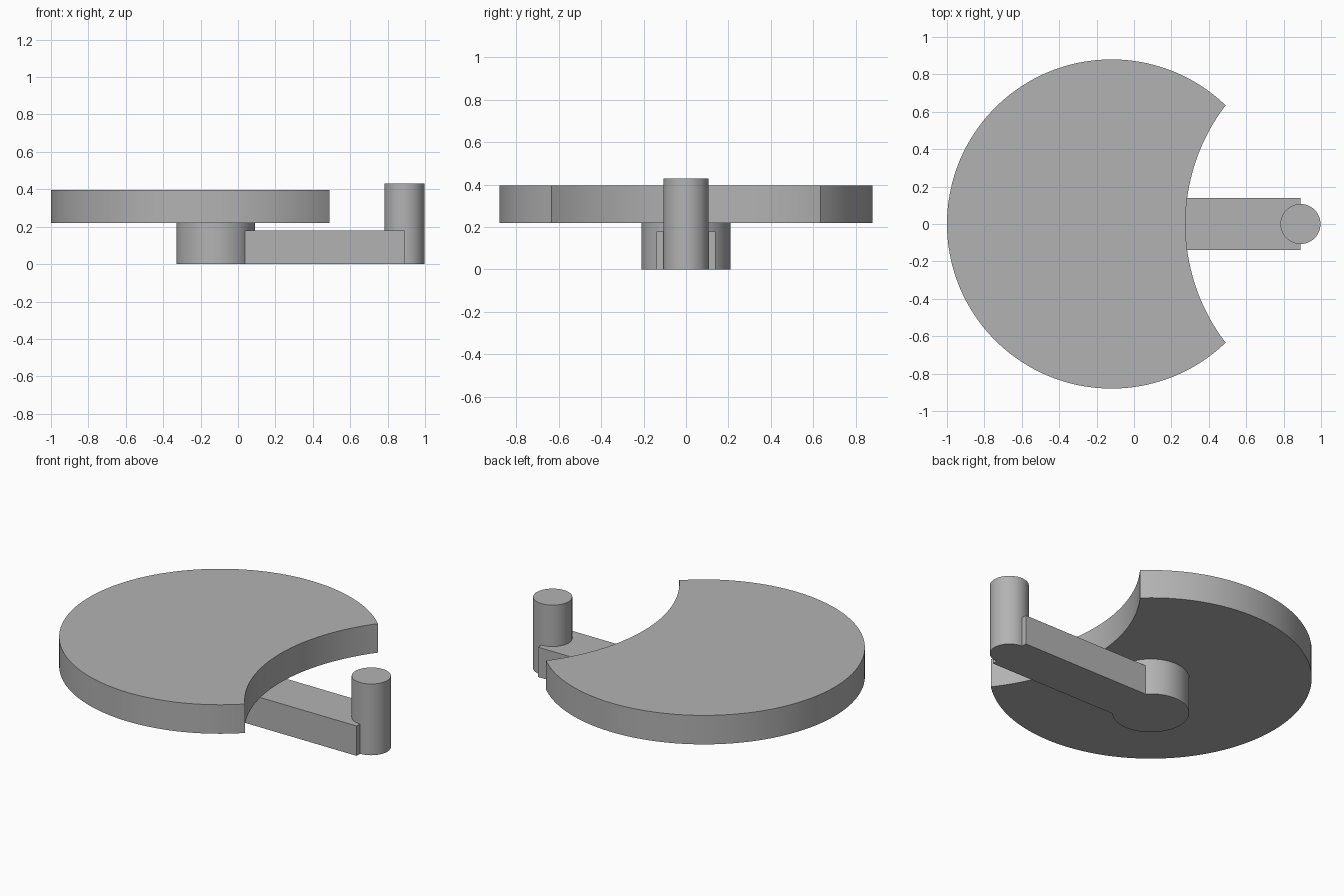
import bpy, bmesh
from math import acos, asin, atan2, cos, pi, sin, sqrt, radians

cube = bpy.data.objects.get("Cube")
if cube:
    bpy.data.objects.remove(cube, do_unlink=True)

grey = bpy.data.materials.new("plain_grey")
grey.use_nodes = True
colour = (0.45, 0.45, 0.45, 1)
grey.diffuse_color = colour
grey.node_tree.nodes["Principled BSDF"].inputs["Base Color"].default_value = colour

AXIS_X = -0.12   # shared centre of disc and hub
PIN_X = 0.89


def arc(cx, radius, start, end, steps):
    """Points on an arc centred on the x axis, both ends included."""
    angles = [start + (end - start) * i / steps for i in range(steps + 1)]
    return [(cx + radius * cos(a), radius * sin(a)) for a in angles]


def circle(cx, radius, steps=96):
    return arc(cx, radius, 0, 2 * pi, steps)[:-1]


def extrude_outline(name, outline, bottom, top):
    """Prism from a counter-clockwise outline."""
    bm = bmesh.new()
    face = bm.faces.new([bm.verts.new((x, y, bottom)) for x, y in outline])
    result = bmesh.ops.extrude_face_region(bm, geom=[face])
    verts = [v for v in result["geom"] if isinstance(v, bmesh.types.BMVert)]
    bmesh.ops.translate(bm, verts=verts, vec=(0, 0, top - bottom))
    bmesh.ops.recalc_face_normals(bm, faces=bm.faces)
    mesh = bpy.data.meshes.new(name)
    bm.to_mesh(mesh)
    bm.free()
    mesh.materials.append(grey)
    obj = bpy.data.objects.new(name, mesh)
    bpy.context.collection.objects.link(obj)
    return obj


# Disc with a shallow circular bite on its left side
disc_r, bite_r, bite_x = 0.88, 1.045, 1.32
gap = bite_x - AXIS_X
along = (gap ** 2 + disc_r ** 2 - bite_r ** 2) / (2 * gap)
half = sqrt(disc_r ** 2 - along ** 2)
rim_angle = atan2(half, along)
bite_angle = asin(half / bite_r)
rim = arc(AXIS_X, disc_r, rim_angle, 2 * pi - rim_angle, 128)
bite = arc(bite_x, bite_r, pi + bite_angle, pi - bite_angle, 40)
disc = extrude_outline("notched_disc", rim + bite[1:-1], 0.22, 0.395)

# Hub under the disc
hub_r, arm_half = 0.21, 0.14
hub = extrude_outline("hub", circle(AXIS_X, hub_r), 0, 0.22)

# Arm, its ends shaped to meet the hub and the pin
pin_r = 0.107
hub_angle = asin(arm_half / hub_r)
hub_side = arc(AXIS_X, hub_r, hub_angle, -hub_angle, 24)
pin_side = arc(PIN_X, pin_r, -pi / 2, -3 * pi / 2, 48)
tip = [(PIN_X, -arm_half)] + pin_side + [(PIN_X, arm_half)]
arm = extrude_outline("crank_arm", hub_side + tip, 0, 0.18)

# Upright pin at the arm's end
pin = extrude_outline("crank_pin", circle(PIN_X, pin_r), 0, 0.43)

# Smooth the curved walls, keep the rims sharp
bpy.ops.object.select_all(action="DESELECT")
for obj in (disc, hub, arm, pin):
    obj.select_set(True)
bpy.context.view_layer.objects.active = disc
bpy.ops.object.shade_smooth_by_angle(angle=radians(30))
